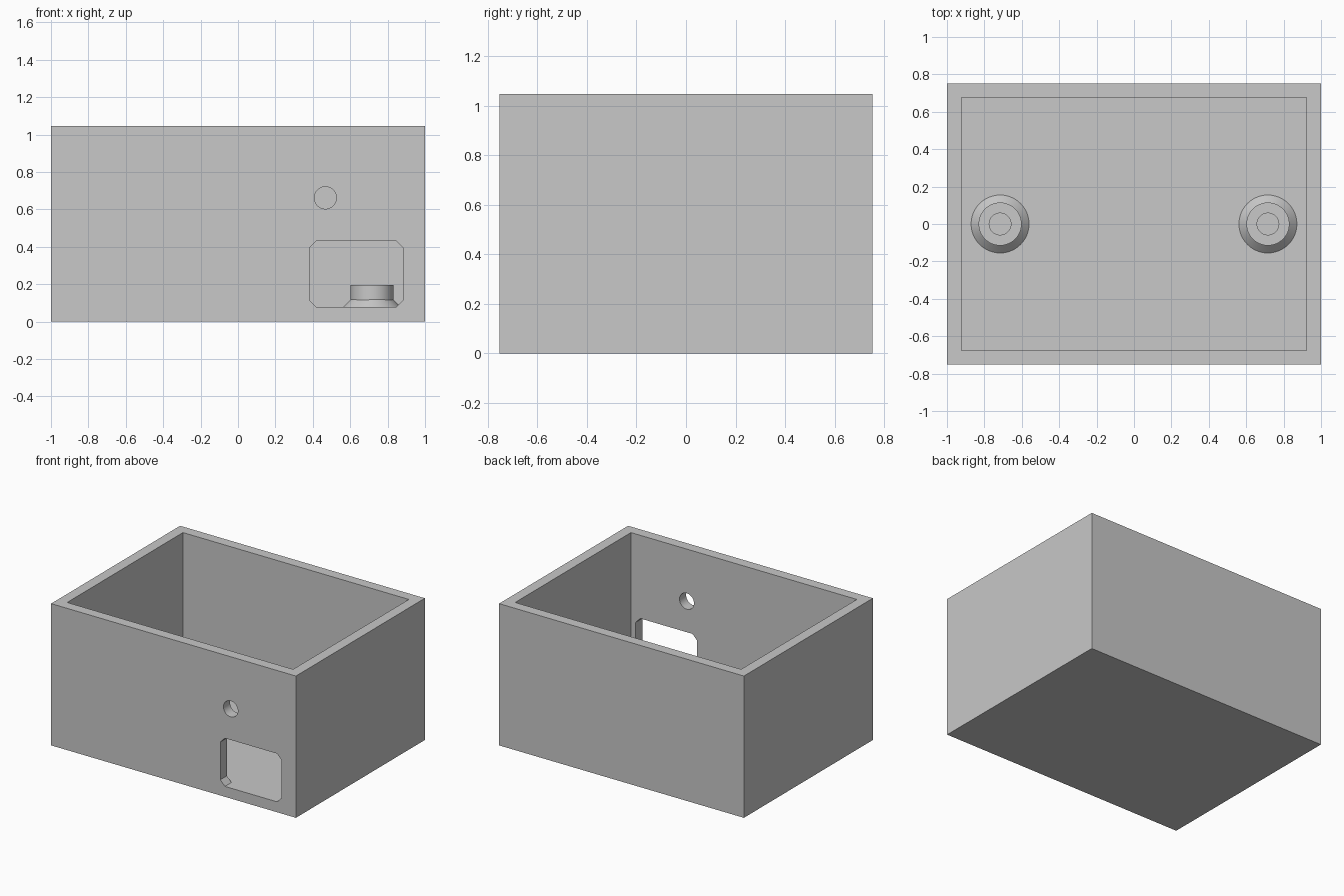
import bpy, bmesh, math

if "Cube" in bpy.data.objects:
    bpy.data.objects.remove(bpy.data.objects["Cube"], do_unlink=True)

WIDTH, DEPTH, HEIGHT = 2.0, 1.505, 1.047
WALL = 0.077  # wall and floor thickness

grey = bpy.data.materials.new("light_grey")
grey.use_nodes = True
colour = (0.58, 0.58, 0.58, 1)
grey.diffuse_color = colour
grey.node_tree.nodes["Principled BSDF"].inputs["Base Color"].default_value = colour


def finish(name, bm):
    bmesh.ops.recalc_face_normals(bm, faces=bm.faces)
    mesh = bpy.data.meshes.new(name)
    bm.to_mesh(mesh)
    bm.free()
    mesh.materials.append(grey)
    obj = bpy.data.objects.new(name, mesh)
    bpy.context.collection.objects.link(obj)
    return obj


def prism(name, outline, start, direction):
    """Extrude a closed outline along a direction."""
    bm = bmesh.new()
    face = bm.faces.new([bm.verts.new(start(a, b)) for a, b in outline])
    new = bmesh.ops.extrude_face_region(bm, geom=[face])["geom"]
    bmesh.ops.translate(bm, vec=direction,
                        verts=[g for g in new if isinstance(g, bmesh.types.BMVert)])
    return finish(name, bm)


def rectangle(x, y):
    return [(-x, -y), (x, -y), (x, y), (-x, y)]


def chamfered(x0, x1, z0, z1, c):
    return [(x0 + c, z0), (x1 - c, z0), (x1, z0 + c), (x1, z1 - c),
            (x1 - c, z1), (x0 + c, z1), (x0, z1 - c), (x0, z0 + c)]


def circle(x, z, r, sides=48):
    turns = [2 * math.pi * i / sides for i in range(sides)]
    return [(x + r * math.cos(t), z + r * math.sin(t)) for t in turns]


def cut(target, cutter):
    mod = target.modifiers.new("cut", 'BOOLEAN')
    mod.operation = 'DIFFERENCE'
    mod.solver = 'EXACT'
    mod.object = cutter
    bpy.context.view_layer.objects.active = target
    bpy.ops.object.modifier_apply(modifier=mod.name)
    bpy.data.objects.remove(cutter, do_unlink=True)


def smooth(obj):
    bpy.ops.object.select_all(action='DESELECT')
    obj.select_set(True)
    bpy.context.view_layer.objects.active = obj
    bpy.ops.object.shade_smooth_by_angle(angle=math.radians(25))


# Open box with a hollow inside
box = prism("box_shell", rectangle(WIDTH / 2, DEPTH / 2),
            lambda x, y: (x, y, 0), (0, 0, HEIGHT))
cut(box, prism("cavity", rectangle(WIDTH / 2 - WALL, DEPTH / 2 - WALL),
               lambda x, y: (x, y, WALL), (0, 0, HEIGHT)))

# Front openings: chamfered window and round hole, stopping inside the cavity
for outline in (chamfered(0.382, 0.884, WALL, 0.433, 0.0385),
                circle(0.467, 0.662, 0.059)):
    cut(box, prism("opening", outline,
                   lambda x, z: (x, -DEPTH / 2 - 0.1, z), (0, 0.1 + WALL * 1.5, 0)))
smooth(box)

# Screw bosses: flared foot, straight post and screw hole
profile = [(0.155, WALL), (0.115, 0.117), (0.115, 0.195), (0.058, 0.195), (0.058, WALL)]
for side, x in (("left", 0.716), ("right", -0.716)):
    bm = bmesh.new()
    verts = [bm.verts.new((r, 0, z)) for r, z in profile]
    edges = [bm.edges.new(pair) for pair in zip(verts, verts[1:])]
    bmesh.ops.spin(bm, geom=verts + edges, cent=(0, 0, 0), axis=(0, 0, 1),
                   angle=2 * math.pi, steps=48, use_merge=True)
    bmesh.ops.remove_doubles(bm, verts=bm.verts, dist=0.0001)
    # Close the underside so the boss is solid
    rims = [e for e in bm.edges if e.is_boundary]
    bmesh.ops.bridge_loops(bm, edges=rims)
    boss = finish(side + "_screw_boss", bm)
    boss.location.x = x
    smooth(boss)
